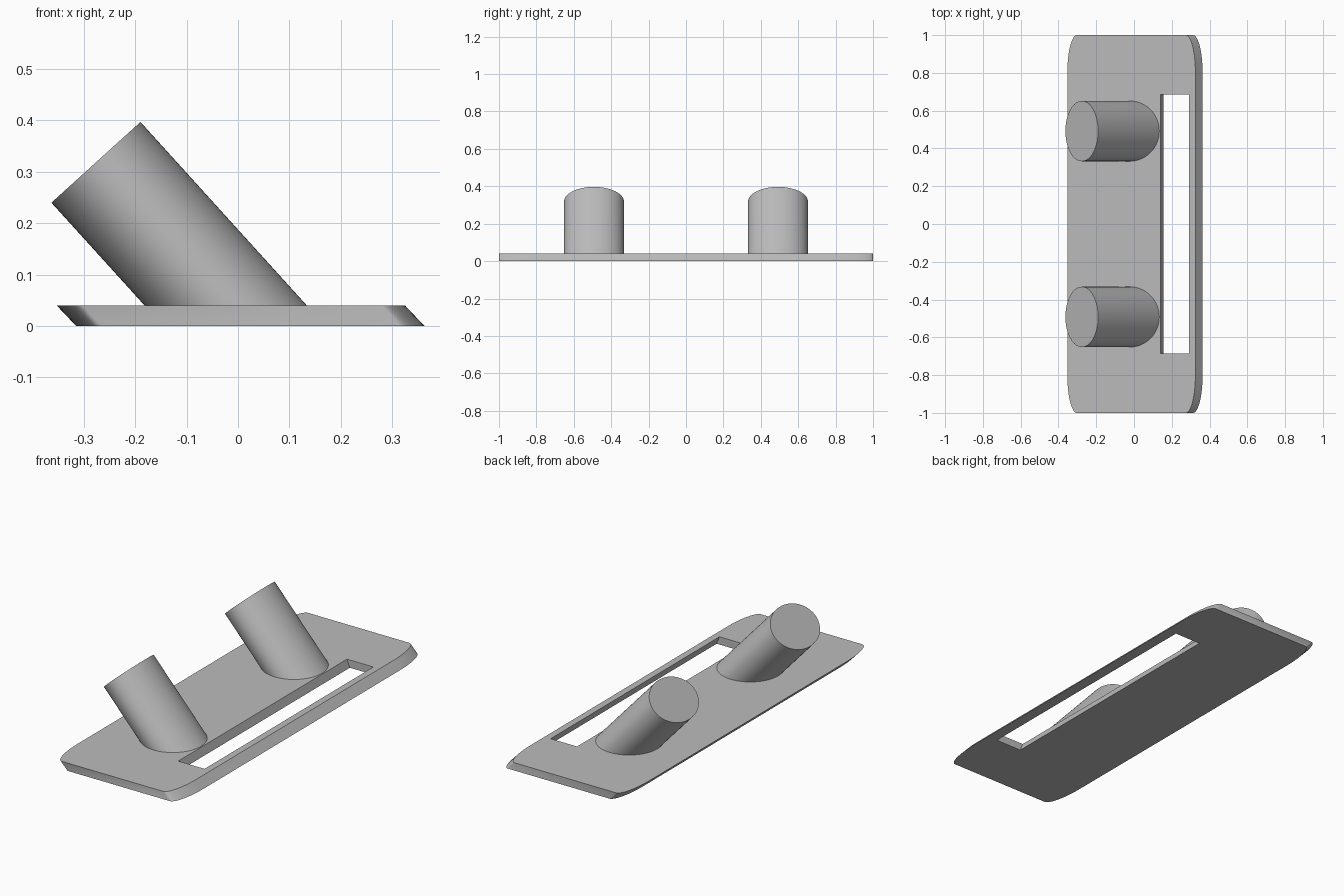
import bpy, bmesh
from math import sin, cos, pi, radians

cube = bpy.data.objects.get("Cube")
if cube:
    bpy.data.objects.remove(cube)

grey = bpy.data.materials.new("plain_grey")
grey.use_nodes = True
colour = (0.5, 0.5, 0.5, 1)
grey.diffuse_color = colour
grey.node_tree.nodes["Principled BSDF"].inputs["Base Color"].default_value = colour

THICK = 0.04


def finish(bm, name):
    bmesh.ops.recalc_face_normals(bm, faces=bm.faces)
    mesh = bpy.data.meshes.new(name)
    bm.to_mesh(mesh)
    bm.free()
    mesh.materials.append(grey)
    obj = bpy.data.objects.new(name, mesh)
    bpy.context.collection.objects.link(obj)
    bpy.ops.object.select_all(action='DESELECT')
    obj.select_set(True)
    bpy.context.view_layer.objects.active = obj
    bpy.ops.object.shade_smooth_by_angle(angle=radians(30))
    return obj


def tube(bm, lower, upper):
    """Join two rings with side faces; return the rim edges of each ring."""
    a = [bm.verts.new(p) for p in lower]
    b = [bm.verts.new(p) for p in upper]
    n = len(a)
    for i in range(n):
        j = (i + 1) % n
        bm.faces.new((a[i], a[j], b[j], b[i]))
    return [[bm.edges.get((r[i], r[(i + 1) % n])) for i in range(n)] for r in (a, b)]


def rounded(half_x, half_y, rx, ry, steps=12):
    """Rectangle outline with elliptical corners."""
    points = []
    for k, (sx, sy) in enumerate(((1, 1), (-1, 1), (-1, -1), (1, -1))):
        for i in range(steps + 1):
            t = (k + i / steps) * pi / 2
            points.append((sx * (half_x - rx) + rx * cos(t),
                           sy * (half_y - ry) + ry * sin(t)))
    return points


def slanted(bm, outline, x_low, x_high):
    return tube(bm, [(x + x_low, y, 0) for x, y in outline],
                [(x + x_high, y, THICK) for x, y in outline])


# Slanted base plate with a long slot
bm = bmesh.new()
outer = slanted(bm, rounded(0.339, 1.0, 0.05, 0.2), 0.024, -0.014)
slot_outline = [(sx * 0.075, sy * 0.686) for sx, sy in ((1, 1), (-1, 1), (-1, -1), (1, -1))]
slot = slanted(bm, slot_outline, 0.231, 0.215)
for rim_out, rim_in in zip(outer, slot):
    bmesh.ops.triangle_fill(bm, edges=rim_out + rim_in, use_beauty=True)
finish(bm, "base_plate")

# Two leaning oval pegs, cut flat where they meet the plate
lean = radians(42.2)
foot = THICK - 0.003
for name, side in (("front_peg", -1), ("back_peg", 1)):
    top, bottom = [], []
    for i in range(64):
        t = 2 * pi * i / 64
        u = 0.117 * cos(t)
        x, z = -0.2765 + u * cos(lean), 0.3185 + u * sin(lean)
        y = side * 0.492 + 0.16 * sin(t)
        drop = (z - foot) / cos(lean)
        top.append((x, y, z))
        bottom.append((x + drop * sin(lean), y, foot))
    bm = bmesh.new()
    for rim in tube(bm, bottom, top):
        bmesh.ops.contextual_create(bm, geom=rim)
    finish(bm, name)
